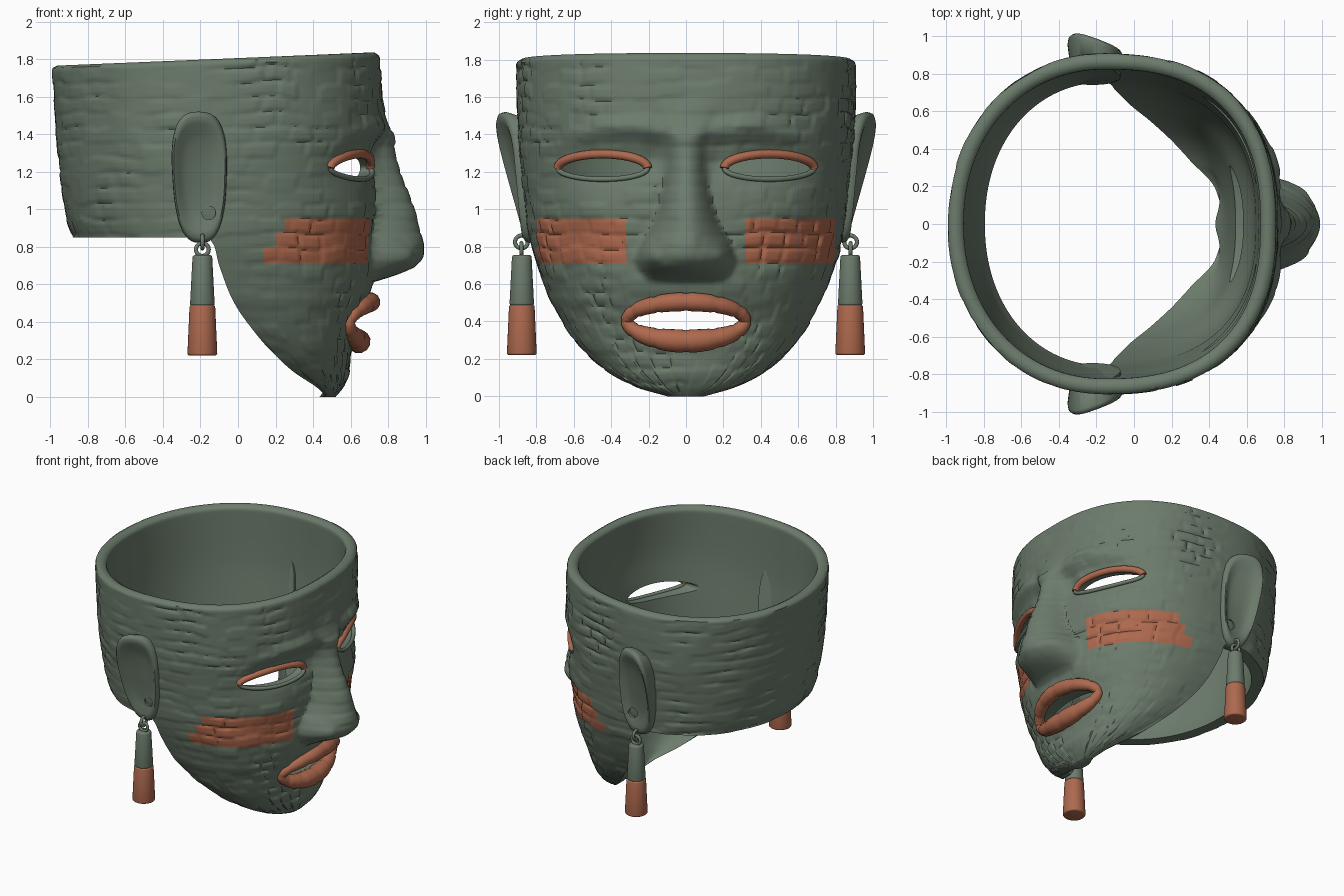
import bpy, bmesh, math, random
from mathutils import Vector, noise

random.seed(4)
if "Cube" in bpy.data.objects:
    bpy.data.objects.remove(bpy.data.objects["Cube"])


def material(name, rgb):
    m = bpy.data.materials.new(name)
    m.use_nodes = True
    m.diffuse_color = (*rgb, 1)
    m.node_tree.nodes["Principled BSDF"].inputs["Base Color"].default_value = (*rgb, 1)
    return m


GREEN = material("jade green", (0.15, 0.2, 0.15))
RED = material("terracotta", (0.42, 0.14, 0.075))


def add_object(name, bm, mats, angle=40):
    mesh = bpy.data.meshes.new(name)
    bmesh.ops.recalc_face_normals(bm, faces=bm.faces)
    bm.to_mesh(mesh)
    bm.free()
    ob = bpy.data.objects.new(name, mesh)
    bpy.context.collection.objects.link(ob)
    for m in mats:
        mesh.materials.append(m)
    smooth(ob, angle)
    return ob


def smooth(ob, angle):
    bpy.ops.object.select_all(action='DESELECT')
    bpy.context.view_layer.objects.active = ob
    ob.select_set(True)
    bpy.ops.object.shade_smooth_by_angle(angle=math.radians(angle))


def cut(ob, cutter):
    mod = ob.modifiers.new("cut", 'BOOLEAN')
    mod.operation, mod.solver, mod.object = 'DIFFERENCE', 'EXACT', cutter
    bpy.context.view_layer.objects.active = ob
    bpy.ops.object.modifier_apply(modifier="cut")
    bpy.data.objects.remove(cutter)


def spline(pts):
    """Smooth function through (t, value) points."""
    k = len(pts)
    slope = lambda i, j: (pts[j][1] - pts[i][1]) / (pts[j][0] - pts[i][0])
    tan = [slope(max(i - 1, 0), min(i + 1, k - 1)) for i in range(k)]

    def f(t):
        t = min(max(t, pts[0][0]), pts[-1][0])
        i = next(n for n in range(k - 1) if t <= pts[n + 1][0])
        (a, p), (b, q) = pts[i], pts[i + 1]
        h, s = b - a, (t - a) / (b - a)
        r = s * s * (3 - 2 * s)
        return p + (q - p) * r + h * s * (1 - s) * ((1 - s) * tan[i] - s * tan[i + 1])
    return f


# Head shape by height: front line, side line, jaw edge, back line, nose
front = spline([(0, .52), (.04, .55), (.1, .575), (.25, .61), (.4, .64), (.55, .7), (.65, .725), (.85, .735), (1.25, .75), (1.5, .77), (1.84, .757)])
side = spline([(0, .1), (.05, .27), (.15, .45), (.3, .6), (.5, .72), (.7, .8), (.85, .84), (1.1, .87), (1.4, .9), (1.84, .91)])
jaw = spline([(0, .47), (.05, .42), (.13, .3), (.22, .2), (.33, .1), (.5, -.02), (.7, -.1), (.8, -.125), (.85, -.15), (1.84, -.15)])
back = spline([(.85, -.88), (.95, -.915), (1.3, -.96), (1.84, -.995)])
nose_h = spline([(.61, 0), (.65, .12), (.7, .225), (.76, .262), (.85, .245), (1, .2), (1.2, .125), (1.4, .055), (1.5, .02), (1.6, 0)])
nose_w = spline([(.61, .2), (.7, .26), (.8, .25), (.9, .19), (1, .15), (1.2, .11), (1.4, .11), (1.6, .2)])
SQ = 2.4


def g(t):
    return math.exp(-t * t)


def relief(y, z):
    """Forward height of nose, brows, eye sockets, cheeks and chin."""
    a = abs(y)
    d = max(nose_h(z), 0) * max(0, 1 - (a / nose_w(z)) ** 2) ** .8
    d += .03 * g((a - .19) / .05) * g((z - .75) / .06)
    d += .035 * g((z - 1.44 + .5 * (a - .32) ** 2) / .05) * g((a - .3) / .28)
    d -= .05 * g((a - .42) / .25) * g((z - 1.25) / .1)
    d -= .03 * g((a - .17) / .06) * g((z - 1.28) / .1)
    d += .02 * g((a - .5) / .2) * g((z - 1) / .12) + .015 * g(y / .2) * g((z - .12) / .07)
    return d


def face_x(y, z):
    c = jaw(z)
    r = max(0, 1 - (abs(y) / side(z)) ** SQ)
    return c + (front(z) - c) * r ** (1 / SQ) + relief(y, z)


jitter = [random.random() for _ in range(997)]


def mosaic(u, z):
    """Uneven stone tiles with partial cracks between them."""
    wob = noise.noise(Vector((u * 4, z * 4, 0)))
    v = (z - .71) / .08 + wob * .3
    row = math.floor(v)
    w = u / .17 + jitter[row * 37 % 997] * 3 + wob * .3
    col = math.floor(w)
    edge = min(min(v - row, row + 1 - v) * .08, min(w - col, col + 1 - w) * .17)
    crack = max(0, .2 + noise.noise(Vector((u * 3, z * 3, 7))))
    return (jitter[(row * 131 + col * 17) % 997] - .6) * .008 - .018 * crack * g(edge / .009)


# Mask shell: outer and inner grids joined along the rim and jaw
N, M = 80, 90
levels = [.71 * (i / 46) ** 1.3 for i in range(46)] + [.71 + .014 * i for i in range(10)]
JB = len(levels)
levels += [.85 + .0125 * i for i in range(8)] + [.95 + .89 * i / 62 for i in range(63)]
NT = 2 * N + M
th = [(c / N - 1) * math.pi / 2 if c <= 2 * N else math.pi / 2 + (c - 2 * N) / M * math.pi for c in range(NT)]


def place(c, j, inner):
    t, L = th[c], levels[j]
    cs, sn = math.cos(t), math.sin(t)
    is_front = c <= 2 * N
    e = 2 / (SQ if is_front else 2.1)
    b, cx = side(L), jaw(L)
    a = front(L) - cx if is_front else cx - back(L)
    x = cx + math.copysign(a * abs(cs) ** e, cs)
    y = math.copysign(b * abs(sn) ** e, sn)
    z = L
    if L > .95:
        z = .95 + (L - .95) / .89 * (1.805 + .04 * x - .95)
    drop = max(0, 1 - (1.84 - L) / .035)
    inset = .03 * (1 - math.sqrt(1 - min(drop, 1) ** 2))
    if inner:
        k = .085 - inset
        return (x - k * cs, y - k * sn * min(1, b / .4), z)
    if is_front and abs(abs(y) - .32) < .008:
        y = math.copysign(.32, y)
    fade = min(1, (1.84 - L) / .05) * min(1, b / .3)
    bump = mosaic(t * .9, z) * fade - inset
    if is_front:
        x += relief(y, z) * max(cs, 0) ** .3
    return (x + bump * cs, y + bump * sn, z)


bm = bmesh.new()


def grid(inner):
    vs, fs = {}, []
    for j in range(len(levels) - 1):
        for c in range(NT if j >= JB else 2 * N):
            keys = [(c, j), ((c + 1) % NT, j), ((c + 1) % NT, j + 1), (c, j + 1)]
            for k in keys:
                if k not in vs:
                    vs[k] = bm.verts.new(place(*k, inner))
            fs.append(bm.faces.new([vs[k] for k in (keys[::-1] if inner else keys)]))
    return vs, fs


outer, skin = grid(False)
border = [tuple(e.verts) for e in bm.edges if e.is_boundary]
inside, _ = grid(True)
twin = {v: inside[k] for k, v in outer.items()}
for p, q in border:
    bm.faces.new((p, q, twin[q], twin[p]))

# Painted cheek bands, stepped at the ends tile by tile
for f in skin:
    x, y, z = f.calc_center_median()
    start = .14 if z < .79 else (.2 if z < .87 else .25)
    if .71 < z < .95 and abs(y) > .32 and x > start:
        f.material_index = 1
mask = add_object("mask_shell", bm, [GREEN, RED], 50)


def lens(cy, cz, w, up, down, n=48):
    for i in range(n):
        t = 2 * math.pi * i / n
        s = math.sin(t)
        yield cy + w * math.cos(t), cz + s * (up if s > 0 else down)


# Eye and mouth openings
bm = bmesh.new()
for shape in ((.445, 1.215, .235, .065, .055), (-.445, 1.215, .235, .065, .055), (0, .41, .31, .06, .07)):
    ring = [bm.verts.new((.3, y, z)) for y, z in lens(*shape)]
    f = bm.faces.new(ring)
    ext = bmesh.ops.extrude_face_region(bm, geom=[f])
    bmesh.ops.translate(bm, vec=(1, 0, 0), verts=[v for v in ext["geom"] if isinstance(v, bmesh.types.BMVert)])
cut(mask, add_object("opening_cutter", bm, [GREEN]))
smooth(mask, 50)


def tube(name, pts, mat, cyclic=False):
    """Rounded strand through (x, y, z, radius) points."""
    cu = bpy.data.curves.new(name, 'CURVE')
    cu.dimensions, cu.bevel_depth, cu.bevel_resolution = '3D', 1, 4
    cu.use_fill_caps = True
    sp = cu.splines.new('POLY')
    sp.points.add(len(pts) - 1)
    sp.use_cyclic_u = cyclic
    for p, (x, y, z, r) in zip(sp.points, pts):
        p.co, p.radius = (x, y, z, 1), r
    ob = bpy.data.objects.new(name, cu)
    bpy.context.collection.objects.link(ob)
    bpy.ops.object.select_all(action='DESELECT')
    bpy.context.view_layer.objects.active = ob
    ob.select_set(True)
    bpy.ops.object.convert(target='MESH')
    ob = bpy.context.object
    ob.data.materials.clear()
    ob.data.materials.append(mat)
    smooth(ob, 50)


# Lips: one closed ring, fuller at the middle, with slight tile ridges
lip = []
for i, (y, z) in enumerate(lens(0, .405, .315, .1, .11, 72)):
    mid = 1 - (y / .315) ** 2
    r = .034 + (.018 if z > .405 else .03) * mid + (-.005 if i % 6 == 0 else 0)
    lip.append((face_x(y, z) - .005 + .03 * mid, y, z, r))
tube("lips", lip, RED, True)

# Eyelids
for s, tag in ((1, "left"), (-1, "right")):
    lid = [(face_x(s * y, z) + .008, s * y, z, .024) for y, z in lens(.445, 1.22, .24, .075, .06)]
    tube("upper_eyelid_" + tag, lid[:25], RED)
    tube("lower_eyelid_" + tag, [(x, y, z, .014) for x, y, z, r in lid[24:] + lid[:1]], GREEN)


def cone(name, x, y, z0, z1, r0, r1, mat):
    bm = bmesh.new()
    bmesh.ops.create_cone(bm, cap_ends=True, segments=32, radius1=r0, radius2=r1, depth=z1 - z0)
    bmesh.ops.translate(bm, vec=(x, y, (z0 + z1) / 2), verts=bm.verts)
    rims = [e for e in bm.edges if abs(e.verts[0].co.z - e.verts[1].co.z) < .001]
    bmesh.ops.bevel(bm, geom=rims, offset=.012, segments=3, affect='EDGES', profile=.5)
    add_object(name, bm, [mat], 50)


# Ears (dished plates with a lobe hole) and hanging earrings
ear_rings = [(.9, -.12), (1, -.02), (.98, .0), (.92, .012), (.82, .008), (.68, -.012), (.45, -.022), (.15, -.024)]
for s, tag in ((1, "left"), (-1, "right")):
    bm = bmesh.new()
    loops = []
    for k, out in ear_rings:
        loop = []
        for i in range(48):
            t = 2 * math.pi * i / 48
            c, n = (math.copysign(abs(q) ** .75, q) for q in (math.cos(t), math.sin(t)))
            h = k * n
            x = -.205 + .01 * c - .005 * h + .135 * k * c * (1 + .12 * h)
            flare = max(0, .9 + .03 * h + .035 * h * (1 - c * k) - .025 * c * k + .02)
            loop.append(bm.verts.new((x, s * (flare + out), 1.17 + .35 * h)))
        loops.append(loop)
    for a, b in zip(loops, loops[1:]):
        for i in range(48):
            bm.faces.new((a[i], a[i - 1], b[i - 1], b[i]))
    bm.faces.new(loops[0])
    bm.faces.new(loops[-1])
    ear = add_object("ear_" + tag, bm, [GREEN], 60)
    bpy.ops.mesh.primitive_cylinder_add(radius=.036, depth=.2, location=(-.155, s * .935, .98), rotation=(math.pi / 2, 0, 0))
    hole = bpy.context.object
    hole.data.materials.append(GREEN)
    cut(ear, hole)
    smooth(ear, 60)
    for link, z, turn in (("lower", .785, 0), ("upper", .825, math.pi / 2)):
        bpy.ops.mesh.primitive_torus_add(major_radius=.034, minor_radius=.011, major_segments=28, minor_segments=10,
                                         location=(-.19, s * .88, z), rotation=(math.pi / 2, 0, turn))
        ob = bpy.context.object
        ob.name = f"{link}_link_{tag}"
        ob.data.materials.append(GREEN)
        smooth(ob, 60)
    cone("earring_stem_" + tag, -.19, s * .878, .485, .755, .066, .052, GREEN)
    cone("earring_tip_" + tag, -.19, s * .878, .22, .49, .08, .068, RED)
